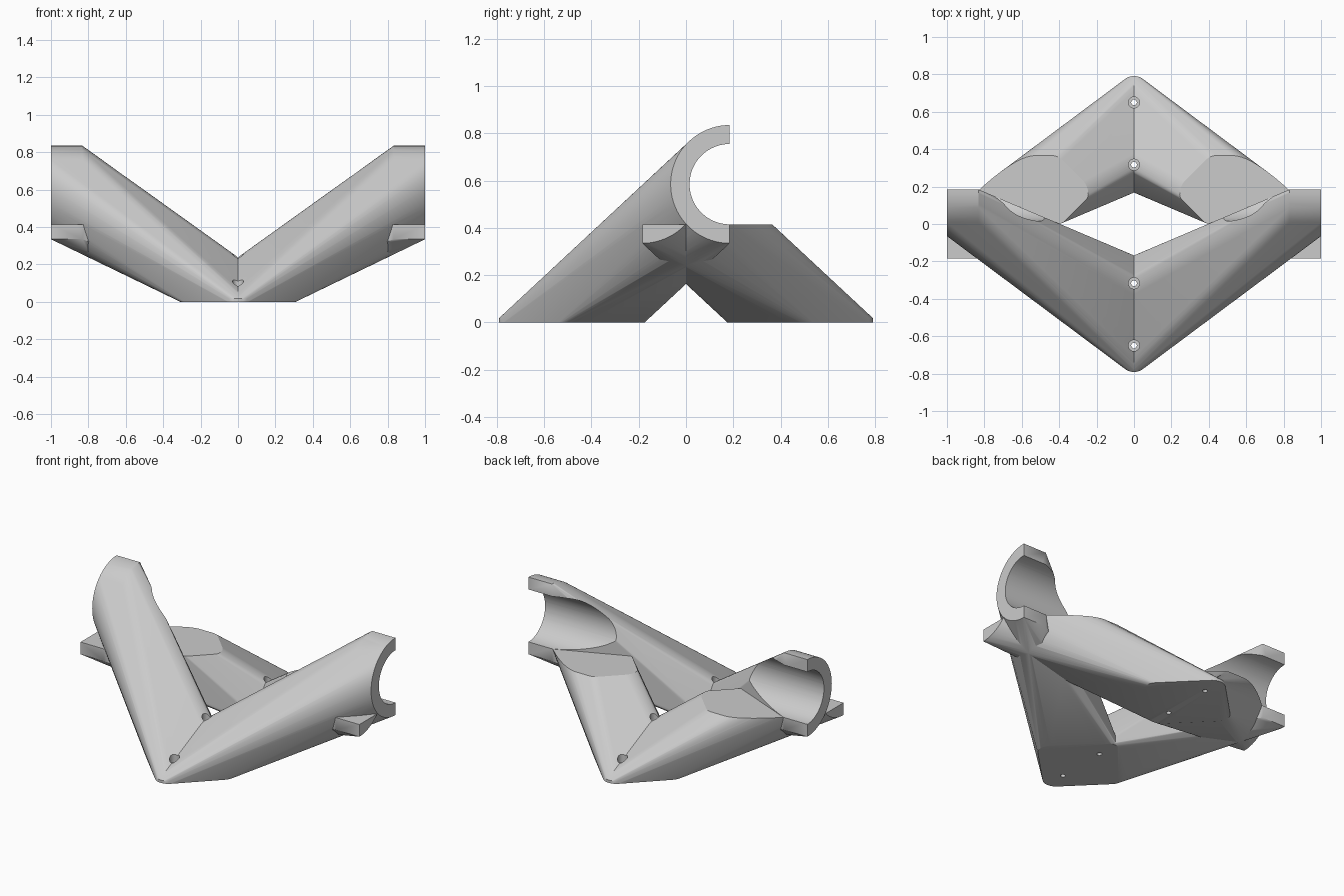
import bpy, bmesh, math
from mathutils import Matrix, Vector

if "Cube" in bpy.data.objects:
    bpy.data.objects.remove(bpy.data.objects["Cube"])

TUBE_Y, TUBE_Z = 0.185, 0.585      # axis of the cradled tube (runs along x)
R_OUT, R_IN = 0.25, 0.17
PAD_Y = 0.483                      # foot pad centre distance


def to_object(name, bm):
    bmesh.ops.recalc_face_normals(bm, faces=bm.faces)
    me = bpy.data.meshes.new(name)
    bm.to_mesh(me)
    bm.free()
    ob = bpy.data.objects.new(name, me)
    bpy.context.collection.objects.link(ob)
    return ob


def apply(ob, kind, **props):
    m = ob.modifiers.new(kind.lower(), kind)
    for k, v in props.items():
        setattr(m, k, v)
    bpy.context.view_layer.objects.active = ob
    bpy.ops.object.modifier_apply(modifier=m.name)


def boolean(ob, other, op):
    apply(ob, 'BOOLEAN', object=other, operation=op, solver='EXACT')
    bpy.data.objects.remove(other)


def cut(bm, co, no):
    geom = bm.verts[:] + bm.edges[:] + bm.faces[:]
    res = bmesh.ops.bisect_plane(bm, geom=geom, plane_co=co, plane_no=no,
                                 clear_outer=True)
    edges = [e for e in res['geom_cut'] if isinstance(e, bmesh.types.BMEdge)]
    bmesh.ops.contextual_create(bm, geom=edges)
    return bm


def leg_pair(name, s, top=None):
    """Pair of legs: hull of a rounded diamond foot and a half-round clamp."""
    bm = bmesh.new()
    # rounded diamond foot pad
    for k in range(4):
        for i in range(13):
            a = k * math.pi / 2 - math.pi / 4 + i * math.pi / 24
            x = 0.228 * math.cos(k * math.pi / 2) + 0.08 * math.cos(a)
            y = 0.228 * math.sin(k * math.pi / 2) + 0.08 * math.sin(a)
            for z in (0, 0.018):
                bm.verts.new((x, s * (y - PAD_Y), z))
    # half-round clamp end
    for i in range(41):
        a = math.pi / 2 + math.pi * i / 40
        for x in (0.832, 1.0):
            bm.verts.new((x, s * (TUBE_Y + R_OUT * math.cos(a)),
                          TUBE_Z + R_OUT * math.sin(a)))
    res = bmesh.ops.convex_hull(bm, input=bm.verts[:])
    junk = {g for g in res['geom_interior'] + res['geom_unused']
            if isinstance(g, bmesh.types.BMVert)}
    bmesh.ops.delete(bm, geom=list(junk), context='VERTS')
    if top:
        cut(bm, (0, 0, top), (0, 0, 1))
    # keep the right half without a cap, then mirror
    bmesh.ops.bisect_plane(bm, geom=bm.verts[:] + bm.edges[:] + bm.faces[:],
                           plane_co=(0, 0, 0), plane_no=(-1, 0, 0),
                           clear_outer=True)
    ob = to_object(name, bm)
    apply(ob, 'MIRROR', use_axis=(True, False, False), merge_threshold=0.0005)
    return ob


def cone(name, r1, r2, depth, mat, seg=32):
    bm = bmesh.new()
    bmesh.ops.create_cone(bm, cap_ends=True, segments=seg, radius1=r1,
                          radius2=r2, depth=depth, matrix=mat)
    return to_object(name, bm)


# front legs with the tube groove, rear legs cut flat below the tube
stand = leg_pair("cradle_stand", 1)
groove = cone("tube_cutter", R_IN, R_IN, 3,
              Matrix.Translation((0, TUBE_Y, TUBE_Z)) @ Matrix.Rotation(math.pi / 2, 4, 'Y'), 80)
boolean(stand, groove, 'DIFFERENCE')
boolean(stand, leg_pair("rear_legs", -1, TUBE_Z - R_IN - 0.001), 'UNION')

# countersunk screw holes through the foot pads
for y in (-0.65, -0.317, 0.317, 0.65):
    parts = ((0.015, 0.015, -0.1, 0.07), (0.0148, 0.03, 0.045, 0.065), (0.03, 0.03, 0.065, 0.5))
    for r1, r2, z0, z1 in parts:
        c = cone("screw_cutter", r1, r2, z1 - z0,
                 Matrix.Translation((0, y, (z0 + z1) / 2)))
        boolean(stand, c, 'DIFFERENCE')

bpy.ops.object.select_all(action='DESELECT')
stand.select_set(True)
bpy.context.view_layer.objects.active = stand
bpy.ops.object.shade_smooth_by_angle(angle=math.radians(25))
